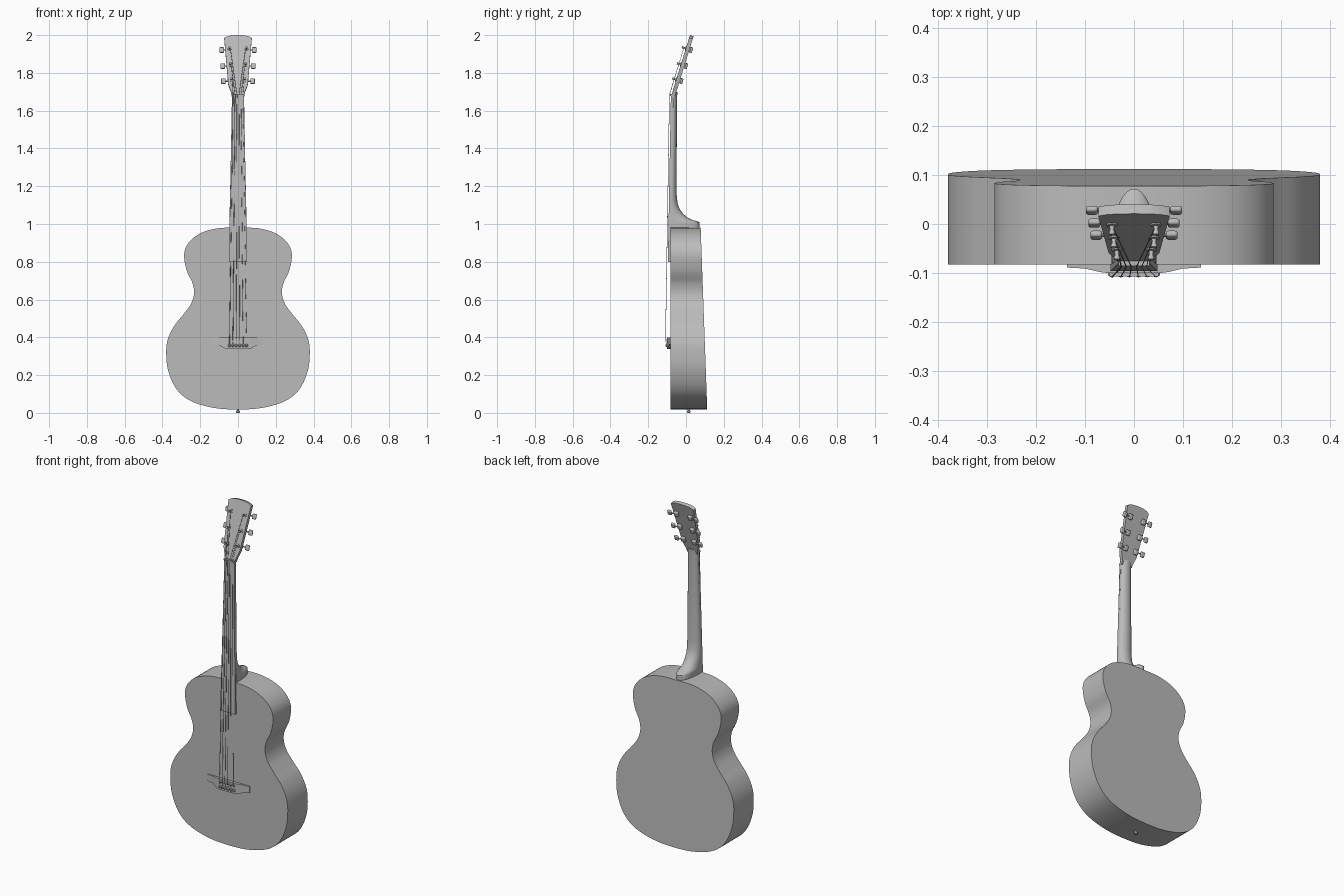
import bpy, math
from math import sin, cos, pi
from mathutils import Vector, Matrix

if "Cube" in bpy.data.objects:
    bpy.data.objects.remove(bpy.data.objects["Cube"])

grey = bpy.data.materials.new("plain_grey")
grey.use_nodes = True
grey.diffuse_color = (0.5, 0.5, 0.5, 1)
grey.node_tree.nodes["Principled BSDF"].inputs["Base Color"].default_value = (0.5, 0.5, 0.5, 1)


def finish(obj, angle=35):
    """Give the object its colour and smooth shading with sharp edges."""
    obj.data.materials.append(grey)
    bpy.ops.object.select_all(action="DESELECT")
    obj.select_set(True)
    bpy.context.view_layer.objects.active = obj
    bpy.ops.object.shade_smooth_by_angle(angle=math.radians(angle))
    return obj


def loft(name, rings):
    """Skin a list of equal rings and cap both ends."""
    n = len(rings[0])
    verts = [p for ring in rings for p in ring]
    faces = [(r * n + i, r * n + (i + 1) % n, (r + 1) * n + (i + 1) % n, (r + 1) * n + i)
             for r in range(len(rings) - 1) for i in range(n)]
    faces += [tuple(range(n))[::-1], tuple(range(len(verts) - n, len(verts)))]
    mesh = bpy.data.meshes.new(name)
    mesh.from_pydata(verts, [], faces)
    obj = bpy.data.objects.new(name, mesh)
    bpy.context.collection.objects.link(obj)
    bpy.context.view_layer.objects.active = obj
    obj.select_set(True)
    bpy.ops.object.mode_set(mode="EDIT")
    bpy.ops.mesh.select_all(action="SELECT")
    bpy.ops.mesh.normals_make_consistent(inside=False)
    bpy.ops.object.mode_set(mode="OBJECT")
    return finish(obj)


def turned(name, start, axis, profile, sides=14):
    """Lathe (distance, radius) pairs along an axis."""
    start, axis = Vector(start), Vector(axis).normalized()
    rot = axis.to_track_quat("Z", "Y")
    return loft(name, [[start + rot @ Vector((r * cos(2 * pi * k / sides), r * sin(2 * pi * k / sides), d))
                        for k in range(sides)] for d, r in profile])


def block(name, centre, size, tilt=0, bevel=0.0):
    bpy.ops.mesh.primitive_cube_add(size=1)
    obj = bpy.context.object
    obj.name = name
    obj.data.transform(Matrix.Diagonal((*size, 1)))
    obj.location = centre
    obj.rotation_euler.x = tilt
    if bevel:
        mod = obj.modifiers.new("round", "BEVEL")
        mod.width, mod.segments = bevel, 3
    return finish(obj)


def mirrored(half):
    """Close a right-hand outline that starts and ends near the centre line."""
    return half + [(-x, z) for x, z in reversed(half) if x > 1e-5]


def spline(points, steps=8):
    """Smooth curve through the points of a half outline, mirrored at its ends."""
    p = [Vector(q) for q in points]
    p = [Vector((-p[1].x, p[1].y))] + p + [Vector((-p[-2].x, p[-2].y))]
    out = []
    for a, b, c, d in zip(p, p[1:], p[2:], p[3:]):
        for k in range(steps):
            t = k / steps
            q = 0.5 * (2 * b + (c - a) * t + (2 * a - 5 * b + 4 * c - d) * t * t
                       + (3 * b - a - 3 * c + d) * t ** 3)
            out.append((q.x, q.y))
    return out + [tuple(points[-1])]


# Body: flat front, back plane leaning so the box is deeper at the bottom
FRONT = -0.083
outline = mirrored(spline([
    (0, .98), (.11, .977), (.2, .95), (.26, .902), (.285, .84), (.272, .755), (.24, .685),
    (.233, .63), (.25, .575), (.29, .52), (.335, .465), (.368, .4), (.38, .33),
    (.37, .225), (.325, .125), (.25, .063), (.13, .027), (0, .018)]))
loft("body", [[(x, FRONT, z) for x, z in outline],
              [(x, .113 - .036 * z, z) for x, z in outline]])

# End pin under the body
turned("end_pin", (0, .015, .03), (0, 0, -1), [(0, .006), (.018, .006), (.02, .01), (.027, .01), (.03, .006)])


# Fretboard: tapered slab lying over the body and neck
def board_front(z):
    return -.096 + .016 * (z - .8) / .88


loft("fretboard", [[(-w, board_front(z), z), (w, board_front(z), z), (w, back, z), (-w, back, z)]
                   for z, w, back in ((.8, .048, FRONT + .002), (1.68, .032, -.07))])

# Neck: D-shaped sections flaring into the heel
rings = []
for z, w, back, power in ((.97, .046, .072, .75), (1.008, .046, .072, .75), (1.014, .046, .064, .75),
                          (1.02, .046, .036, .8), (1.035, .045, .006, .85), (1.055, .045, -.016, .9),
                          (1.08, .044, -.034, .95), (1.11, .043, -.045, 1), (1.16, .042, -.05, 1),
                          (1.4, .037, -.049, 1), (1.66, .032, -.048, 1), (1.7, .032, -.045, 1)):
    y0 = board_front(z) + .011
    rings.append([(w * cos(pi * k / 16), y0 + (back - y0) * sin(pi * k / 16) ** power, z) for k in range(17)])
loft("neck", rings)

# Headstock: plate leaning back from the nut
TILT = 0.3
UP = Vector((0, sin(TILT), cos(TILT)))
OUT = Vector((0, -cos(TILT), sin(TILT)))
ROOT = Vector((0, -.078, 1.68))


def on_head(x, s, depth=0.0):
    return ROOT + Vector((x, 0, 0)) + UP * s + OUT * depth


head = mirrored([(0, .335), (.03, .334), (.055, .329), (.073, .319), (.052, .066), (.046, .046),
                 (.037, .024), (.033, 0)])
loft("headstock", [[on_head(x, s, d) for x, s in head] for d in (0, -.02)])

# Nut
block("nut", (0, -.08, 1.683), (.064, .012, .009))

# Tuning machines, three on each side
post_tips = {}
for row, (z, post_x, knob_x) in enumerate(((1.765, .035, .077), (1.845, .041, .081), (1.93, .045, .086))):
    s = (z - 1.68) / cos(TILT)
    for side, label in ((1, "left"), (-1, "right")):
        tag = f"{label}_{row + 1}"
        x = side * post_x
        turned("tuner_post_" + tag, on_head(x, s, -.022), OUT,
               [(0, .006), (.022, .011), (.025, .011), (.026, .005), (.034, .004), (.038, .006), (.044, .006)])
        block("tuner_gear_" + tag, on_head(x, s, -.027), (.026, .016, .03), -TILT, .005)
        turned("tuner_shaft_" + tag, on_head(x, s, -.03), (side, 0, 0), [(0, .0035), (knob_x - post_x, .0035)], 10)
        block("tuner_button_" + tag, on_head(side * knob_x, s, -.03), (.024, .013, .03), -TILT, .005)
        post_tips[side, row] = on_head(x - side * .004, s, .011)

# Bridge: thin wings and a thicker centre, lower edge bowed down
rings = []
for x, low, front in ((-.137, .362, -.089), (-.1, .358, -.091), (-.07, .342, -.098), (-.055, .338, -.1),
                      (.055, .338, -.1), (.07, .342, -.098), (.1, .358, -.091), (.137, .362, -.089)):
    rings.append([(x, FRONT + .002, low), (x, front, low), (x, front, .4), (x, FRONT + .002, .4)])
loft("bridge", rings)
block("saddle", (0, -.101, .386), (.1, .012, .006))

# Strings with their bridge pins
for i in range(6):
    t = i / 2.5 - 1
    side = -1 if i < 3 else 1
    row = i if i < 3 else 5 - i
    turned(f"bridge_pin_{i + 1}", (.045 * t, -.095, .357), (0, -1, 0),
           [(0, .006), (.006, .008), (.01, .0075), (.013, .004)], 12)
    path = [(.045 * t, -.1, .36), (.045 * t, -.1085, .386), (.026 * t, -.0875, 1.683), post_tips[side, row]]
    curve = bpy.data.curves.new(f"string_{i + 1}", "CURVE")
    curve.dimensions = "3D"
    curve.bevel_depth = .0016 - .00016 * i
    curve.bevel_resolution = 1
    line = curve.splines.new("POLY")
    line.points.add(len(path) - 1)
    for point, co in zip(line.points, path):
        point.co = (*co, 1)
    curve.materials.append(grey)
    bpy.context.collection.objects.link(bpy.data.objects.new(f"string_{i + 1}", curve))
